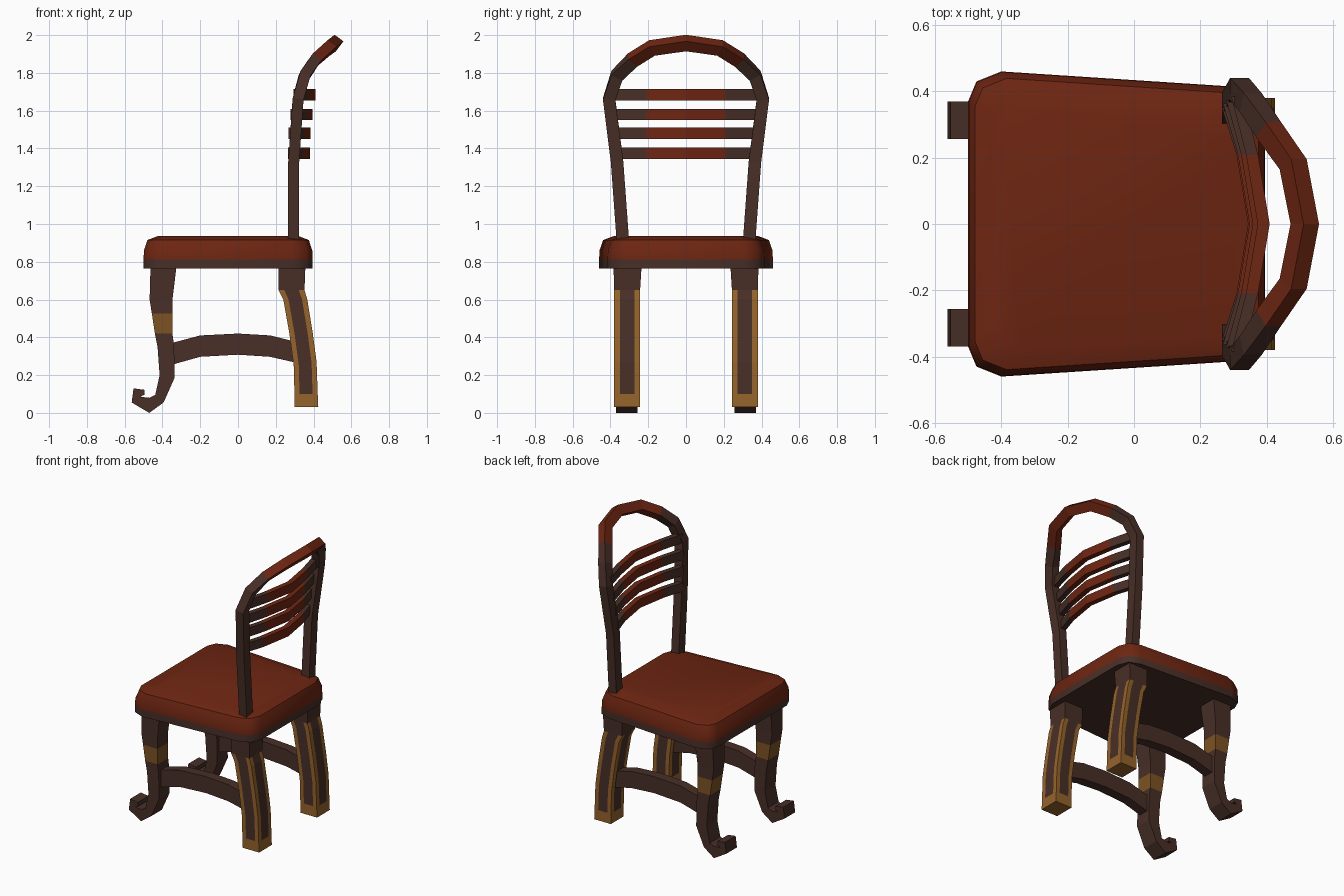
import bpy, bmesh, math
from mathutils import Vector

if "Cube" in bpy.data.objects:
    bpy.data.objects.remove(bpy.data.objects["Cube"])


def material(name, rgb):
    m = bpy.data.materials.new(name)
    m.diffuse_color = (*rgb, 1)
    m.use_nodes = True
    m.node_tree.nodes["Principled BSDF"].inputs["Base Color"].default_value = m.diffuse_color
    return m


MATS = [material("dark wood", (0.065, 0.028, 0.020)),
        material("red varnish", (0.155, 0.019, 0.006)),
        material("worn band", (0.20, 0.085, 0.017)),
        material("worn gold edge", (0.30, 0.125, 0.024))]
WOOD, RED, BAND, GOLD = range(4)


def loft(name, rings, rule=lambda i, j: WOOD, caps=(WOOD, WOOD), smooth=False):
    """Skin equal-sized rings of points; rule(ring, side) picks the colour."""
    bm = bmesh.new()
    vs = [[bm.verts.new(p) for p in r] for r in rings]
    n = len(rings[0])
    for i in range(len(rings) - 1):
        for j in range(n):
            k = (j + 1) % n
            f = bm.faces.new((vs[i][j], vs[i][k], vs[i + 1][k], vs[i + 1][j]))
            f.material_index = rule(i, j)
    for ring, c in zip((vs[0], vs[-1]), caps):
        bm.faces.new(ring).material_index = c
    bmesh.ops.recalc_face_normals(bm, faces=bm.faces)
    for f in bm.faces:
        f.smooth = smooth
    me = bpy.data.meshes.new(name)
    bm.to_mesh(me)
    bm.free()
    for m in MATS:
        me.materials.append(m)
    if smooth:
        me.set_sharp_from_angle(angle=math.radians(50))
    ob = bpy.data.objects.new(name, me)
    bpy.context.collection.objects.link(ob)
    return ob


# seat: tapered rounded outline, rounded over at the top
half = [(-0.50, 0.37), (-0.475, 0.43), (-0.40, 0.46), (0.29, 0.415),
        (0.365, 0.385), (0.395, 0.31)]
outline = half + [(x, -y) for x, y in reversed(half)]
seat_rings = []
for z, inset in ((0.765, 0), (0.812, 0), (0.86, 0.002), (0.915, 0.02), (0.936, 0.075)):
    sx, sy = 1 - inset / 0.45, 1 - inset / 0.44
    seat_rings.append([(-0.05 + (x + 0.05) * sx, y * sy, z) for x, y in outline])
loft("seat", seat_rings, lambda i, j: WOOD if i == 0 else RED, (WOOD, RED), True)

# back frame: bent arch swept with a square section
side = [(0.295, 0.330, 0.85), (0.295, 0.365, 1.33), (0.318, 0.407, 1.66),
        (0.352, 0.366, 1.785), (0.407, 0.283, 1.868), (0.480, 0.180, 1.932)]
path = [Vector(p) for p in side] + [Vector((0.515, 0, 1.958))]
path += [Vector((x, -y, z)) for x, y, z in reversed(side)]
lean = [0, 0.04, 0.15, 0.40, 0.64, 0.64, 0.64]      # backward tilt in radians
lean += lean[-2::-1]
frame_rings = []
for i, p in enumerate(path):
    d0 = (p - path[max(i - 1, 0)]).normalized()
    d1 = (path[min(i + 1, len(path) - 1)] - p).normalized()
    n = Vector((math.cos(lean[i]), 0, -math.sin(lean[i])))
    out = (d0 + d1).cross(n).normalized()
    a, b = n * 0.029, out * 0.033
    frame_rings.append([p + a + b, p + a - b, p - a - b, p - a + b])
loft("back_frame", frame_rings, lambda i, j: RED if 4 <= i <= 7 else WOOD)

# four bowed slats, red in the middle
for k, (z, back) in enumerate(((1.375, 0.380), (1.48, 0.384), (1.58, 0.394), (1.685, 0.409))):
    ye = 0.352 + 0.022 * k / 2
    rings = []
    for y, dx in ((-ye, 0.08), (-0.21, 0.035), (0, 0), (0.21, 0.035), (ye, 0.08)):
        x = back - dx
        rings.append([(x, y, z - 0.03), (x, y, z + 0.03),
                      (x - 0.036, y, z + 0.03), (x - 0.036, y, z - 0.03)])
    loft(f"slat_{k + 1}", rings, lambda i, j: RED if i in (1, 2) else WOOD)

# leg profiles: pairs of front and back points (x, z)
front_leg = [((-0.463, 0.78), (-0.325, 0.78)), ((-0.468, 0.60), (-0.347, 0.60)),
             ((-0.456, 0.525), (-0.347, 0.525)), ((-0.440, 0.42), (-0.347, 0.42)),
             ((-0.426, 0.35), (-0.338, 0.35)), ((-0.415, 0.20), (-0.336, 0.185)),
             ((-0.438, 0.095), (-0.394, 0.055)), ((-0.470, 0.08), (-0.470, 0.0)),
             ((-0.500, 0.092), (-0.563, 0.055)), ((-0.505, 0.093), (-0.553, 0.13)),
             ((-0.495, 0.094), (-0.495, 0.122))]
front_leg[8] = ((-0.515, 0.085), (-0.563, 0.055))
back_leg = [((0.215, 0.78), (0.357, 0.78)), ((0.215, 0.65), (0.352, 0.65)),
            ((0.240, 0.60), (0.367, 0.60)), ((0.272, 0.42), (0.396, 0.42)),
            ((0.295, 0.25), (0.416, 0.27)), ((0.299, 0.10), (0.422, 0.10)),
            ((0.300, 0.03), (0.425, 0.03))]
stretcher = [(-0.35, 0.255, 0.37), (-0.20, 0.297, 0.41), (0, 0.308, 0.42),
             (0.17, 0.297, 0.41), (0.31, 0.265, 0.375)]


def back_ring(pair, s, y0, y1):
    """Square section with each side split into edge, middle, edge."""
    (xa, za), (xb, zb) = pair
    c = [Vector((xa, s * y0, za)), Vector((xb, s * y0, zb)),
         Vector((xb, s * y1, zb)), Vector((xa, s * y1, za))]
    return [c[q].lerp(c[(q + 1) % 4], t) for q in range(4) for t in (0, 0.22, 0.78)]


def back_rule(i, j):
    if i < 1 or (i < 5 and j % 3 == 1):
        return WOOD
    return GOLD


for s, tag in ((1, "left"), (-1, "right")):
    # scrolled front leg with a worn band
    rings = []
    for i, ((xa, za), (xb, zb)) in enumerate(front_leg):
        w = 0.006 if i == 0 else 0
        rings.append([(xa, s * (0.256 - w), za), (xb, s * (0.256 - w), zb),
                      (xb, s * (0.37 + w), zb), (xa, s * (0.37 + w), za)])
    loft(f"front_leg_{tag}", rings, lambda i, j: BAND if i == 2 else WOOD)

    # splayed back leg with worn gold edges
    rings = [back_ring(p, s, 0.235 + 0.008 * min(i, 1), 0.384 - 0.004 * min(i, 1))
             for i, p in enumerate(back_leg)]
    loft(f"back_leg_{tag}", rings, back_rule, (WOOD, GOLD))

    # arched side stretcher
    rings = [[(x, s * 0.278, a), (x, s * 0.345, a), (x, s * 0.345, b), (x, s * 0.278, b)]
             for x, a, b in stretcher]
    loft(f"side_stretcher_{tag}", rings)
